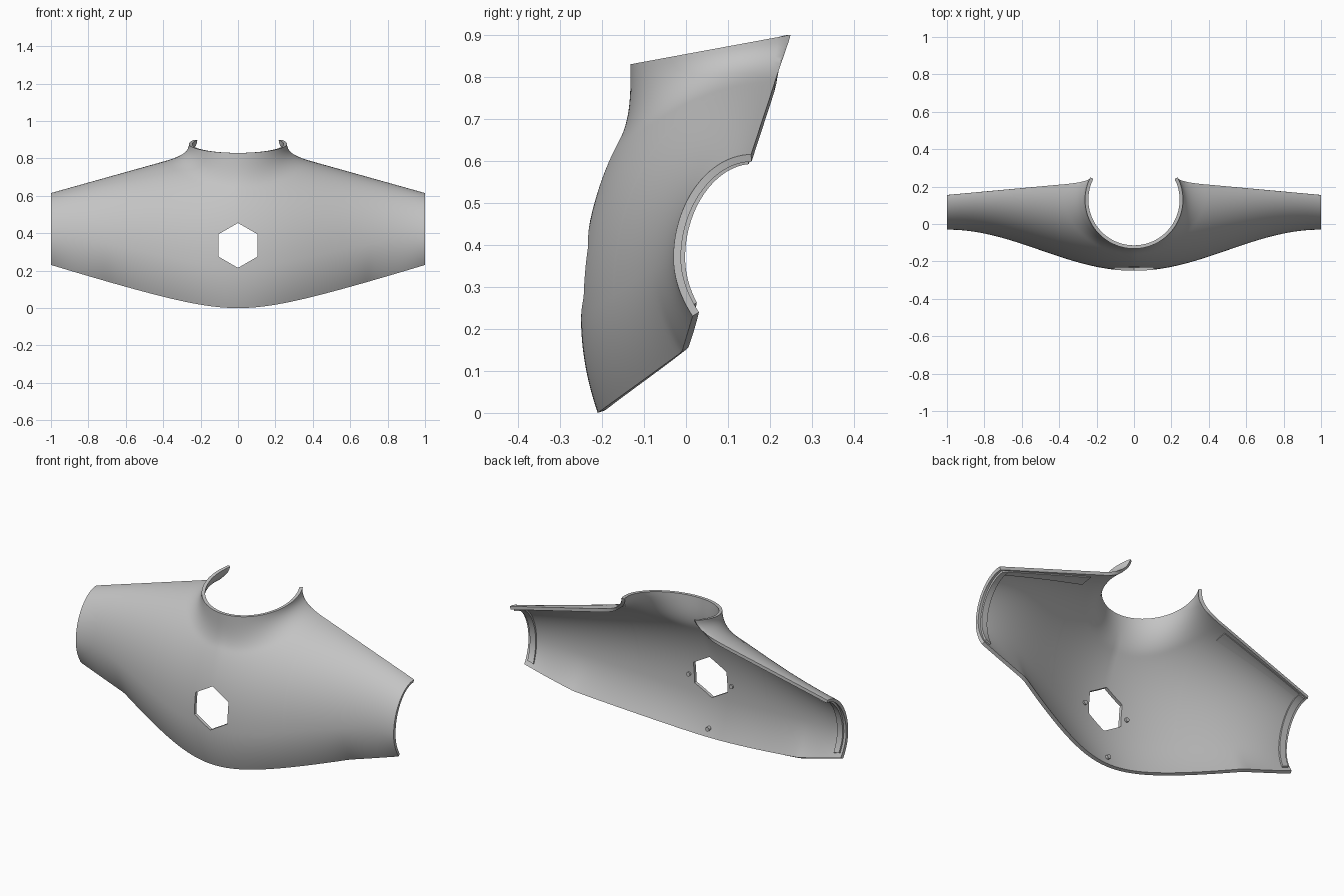
import bpy, bmesh, math
from mathutils import Vector

cube = bpy.data.objects.get("Cube")
if cube:
    bpy.data.objects.remove(cube)

THICK = 0.018
NECK_Y, NECK_R = 0.13, 0.262
FOOT_X = 0.4

grey = bpy.data.materials.new("plain grey")
grey.use_nodes = True
grey.diffuse_color = (0.55, 0.55, 0.55, 1)
grey.node_tree.nodes["Principled BSDF"].inputs["Base Color"].default_value = grey.diffuse_color


# Cross-section of the torso plate at a given x
def section(x):
    x = min(abs(x), 1)
    w = 0.5 + 0.5 * math.cos(math.pi * x)
    top = (0.155 + 0.092 * (1 - x), 0.615 + 0.28 * (1 - x))
    front = (-0.03 - 0.22 * w, 0.37 - 0.14 * w)
    low = math.hypot(0.1, 0.315 * x) - 0.1
    bottom = (-0.21 + 1.38 * min(low, 0.145) + 0.3 * max(0, low - 0.145), low)
    return top, front, bottom, 1.95 + 0.25 * w


def start_angle(x, y):
    top, front, _, n = section(x)
    f = (top[0] - y) / (top[0] - front[0])
    return math.asin(min(1, max(0, f)) ** (n / 2))


def upper(x, t):
    top, front, _, n = section(x)
    y = top[0] - (top[0] - front[0]) * math.sin(t) ** (2 / n)
    z = front[1] + (top[1] - front[1]) * max(0, math.cos(t)) ** (2 / n)
    return Vector((x, y, z))


def lower(x, k):
    _, front, bottom, _ = section(x)
    return Vector((x, front[0] + (bottom[0] - front[0]) * k * k,
                   front[1] + (bottom[1] - front[1]) * k))


# One column of the plate, from the neck foot or back edge to the hem
def body_column(x, ups=26, downs=12):
    t0 = 0
    if abs(x) < FOOT_X - 1e-6:
        t0 = start_angle(x, 0.21 - 0.37 * math.sqrt(1 - (x / FOOT_X) ** 2))
    col = [upper(x, t0 + (math.pi / 2 - t0) * i / ups) for i in range(ups)]
    return col + [lower(x, i / downs) for i in range(downs + 1)]


# One column of the collar, curving from its rim down to the plate
def neck_column(phi, foot, steps=14):
    a = phi * 1.3
    y = NECK_Y - NECK_R * math.cos(a)
    rim = Vector((NECK_R * math.sin(a), y, 0.83 + 0.184 * (y + 0.13)))
    mid = foot.lerp(rim, 0.25)
    tangent = upper(mid.x, start_angle(mid.x, mid.y)) - foot
    reach = 0.33 * (rim - foot).length
    c1 = foot + tangent.normalized() * reach
    c2 = rim - Vector((0, 0, reach))
    col = []
    for i in range(steps + 1):
        t = i / steps
        s = 1 - t
        p = rim * s**3 + c2 * 3 * s * s * t + c1 * 3 * s * t * t + foot * t**3
        p.y = min(p.y, 0.25 - (0.9 - p.z) * 0.345)
        col.append(p)
    col[-1] = foot.copy()
    return col


def add_grid(bm, columns):
    verts = [[bm.verts.new(p) for p in col] for col in columns]
    for a, b in zip(verts, verts[1:]):
        for j in range(len(a) - 1):
            bm.faces.new((a[j], a[j + 1], b[j + 1], b[j]))


def make_object(name, bm):
    mesh = bpy.data.meshes.new(name)
    bm.to_mesh(mesh)
    bm.free()
    ob = bpy.data.objects.new(name, mesh)
    bpy.context.collection.objects.link(ob)
    mesh.materials.append(grey)
    return ob


def select(ob):
    bpy.ops.object.select_all(action="DESELECT")
    ob.select_set(True)
    bpy.context.view_layer.objects.active = ob


def finish(ob):
    select(ob)
    for mod in list(ob.modifiers):
        bpy.ops.object.modifier_apply(modifier=mod.name)
    bpy.ops.object.shade_smooth_by_angle(angle=math.radians(35))


def thicken(ob, depth):
    mod = ob.modifiers.new("thickness", "SOLIDIFY")
    mod.thickness = depth
    mod.offset = -1


# Lip strips sit just inside the plate
def make_lip(name, columns, depth):
    bm = bmesh.new()
    add_grid(bm, columns)
    bm.normal_update()
    for v in bm.verts:
        v.co -= v.normal * (THICK - 0.002)
    ob = make_object(name, bm)
    thicken(ob, depth)
    finish(ob)


# Torso plate with collar
HALF = 32
phis = [math.pi / 2 * i / HALF for i in range(-HALF, HALF + 1)]
neck_xs = [FOOT_X * math.sin(p) for p in phis]
arm_xs = [FOOT_X + (1 - FOOT_X) * i / 30 for i in range(1, 31)]
bm = bmesh.new()
add_grid(bm, [body_column(x) for x in [-x for x in reversed(arm_xs)] + neck_xs + arm_xs])
add_grid(bm, [neck_column(p, body_column(x)[0]) for p, x in zip(phis, neck_xs)])
bmesh.ops.remove_doubles(bm, verts=bm.verts, dist=0.0002)
plate = make_object("torso_plate", bm)
thicken(plate, THICK)

# Hexagonal chest opening
bpy.ops.mesh.primitive_cylinder_add(vertices=6, radius=0.12, depth=0.3,
                                    location=(0, -0.24, 0.335),
                                    rotation=(math.pi / 2, 0, 0))
cutter = bpy.context.object
cutter.name = "hexagon_cutter"
cutter.hide_render = True
cut = plate.modifiers.new("chest_opening", "BOOLEAN")
cut.operation = "DIFFERENCE"
cut.solver = "EXACT"
cut.object = cutter
finish(plate)
bpy.data.objects.remove(cutter)

# Inner lips at the arm openings and along the back edges
for side, sign in (("left", 1), ("right", -1)):
    ends = sorted(sign * x for x in (0.95, 0.965, 0.985))
    make_lip(side + "_arm_lip", [body_column(x)[1:-2] for x in ends], 0.012)
    run = sorted(sign * x for x in arm_xs[1:-2])
    make_lip(side + "_back_edge_lip", [body_column(x)[1:5] for x in run], 0.008)

# Small pegs on the inside
for name, x, y, z in (("left_peg", 0.135, -0.22, 0.32),
                      ("right_peg", -0.135, -0.22, 0.32),
                      ("hem_peg", 0, -0.2, 0.05)):
    bpy.ops.mesh.primitive_cylinder_add(vertices=16, radius=0.012, depth=0.02,
                                        location=(x, y, z),
                                        rotation=(math.pi / 2, 0, 0))
    peg = bpy.context.object
    peg.name = name
    peg.data.materials.append(grey)
    finish(peg)
